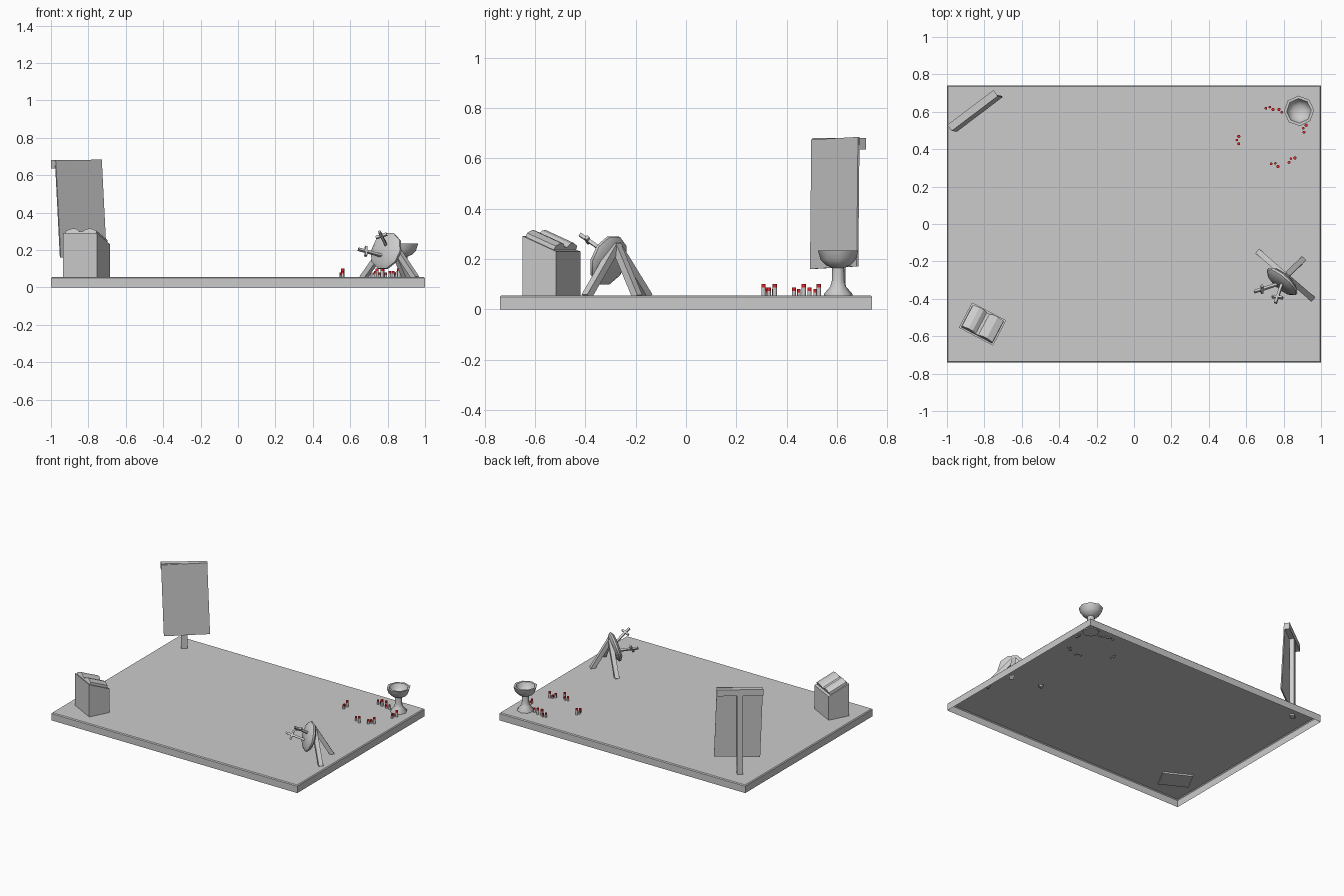
import bpy, bmesh
from math import cos, sin, pi, radians, atan2, hypot
from mathutils import Vector, Matrix

if "Cube" in bpy.data.objects:
    bpy.data.objects.remove(bpy.data.objects["Cube"])


def finish(name, bm, matrix=None, colour=None, smooth=False):
    if matrix is not None:
        bm.transform(matrix)
    bmesh.ops.recalc_face_normals(bm, faces=bm.faces)
    mesh = bpy.data.meshes.new(name)
    bm.to_mesh(mesh)
    bm.free()
    ob = bpy.data.objects.new(name, mesh)
    bpy.context.collection.objects.link(ob)
    if colour:
        mesh.materials.append(colour)
    if smooth:
        bpy.context.view_layer.objects.active = ob
        ob.select_set(True)
        bpy.ops.object.shade_smooth_by_angle(angle=radians(50))
        ob.select_set(False)
    return ob


def box(name, size, matrix):
    bm = bmesh.new()
    bmesh.ops.create_cube(bm, size=1)
    return finish(name, bm, matrix @ Matrix.Diagonal((*size, 1)))


def frame(origin, x, y):
    """Matrix with the given x axis, y made square to it."""
    x = Vector(x).normalized()
    z = x.cross(Vector(y)).normalized()
    m = Matrix((x, z.cross(x), z)).transposed().to_4x4()
    return Matrix.Translation(origin) @ m


def bar(name, a, b, w, side):
    """Square bar from a to b."""
    a, b = Vector(a), Vector(b)
    return box(name, ((b - a).length, w, w), frame((a + b) / 2, b - a, side))


def extrude_profile(name, pts, y0, y1, matrix):
    """Closed (x, z) outline pushed along y."""
    bm = bmesh.new()
    face = bm.faces.new([bm.verts.new((x, y0, z)) for x, z in pts])
    new = bmesh.ops.extrude_face_region(bm, geom=[face])["geom"]
    bmesh.ops.translate(bm, vec=(0, y1 - y0, 0),
                        verts=[v for v in new if isinstance(v, bmesh.types.BMVert)])
    return finish(name, bm, matrix)


def lathe(name, profile, sides, matrix, colour=None, smooth=True):
    bm = bmesh.new()
    rings = []
    for r, z in profile:
        if r == 0:
            rings.append([bm.verts.new((0, 0, z))] * sides)
        else:
            rings.append([bm.verts.new((r * cos(2 * pi * i / sides), r * sin(2 * pi * i / sides), z))
                          for i in range(sides)])
    for lo, hi in zip(rings, rings[1:]):
        for i in range(sides):
            j = (i + 1) % sides
            quad = list(dict.fromkeys((lo[i], lo[j], hi[j], hi[i])))
            bm.faces.new(quad)
    return finish(name, bm, matrix, colour, smooth)


def place(x, y, z=0, turn=0):
    return Matrix.Translation((x, y, z)) @ Matrix.Rotation(radians(turn), 4, 'Z')


# Ground slab: hollow underneath, thin chamfer round the top
bm = bmesh.new()
levels = [(1.0, 0.74, 0), (1.0, 0.74, 0.05), (0.994, 0.734, 0.056)]
loops = [[bm.verts.new((sx * x, sy * y, z)) for sx, sy in ((-1, -1), (1, -1), (1, 1), (-1, 1))]
         for x, y, z in levels]
for lo, hi in zip(loops, loops[1:]):
    for i in range(4):
        j = (i + 1) % 4
        bm.faces.new((lo[i], lo[j], hi[j], hi[i]))
bm.faces.new(loops[-1])
finish("ground_slab", bm)

# Lectern: sloping block, high at the front
lectern = place(-0.81, -0.535, 0, -27.8)
turn_side = lectern @ Matrix.Rotation(pi / 2, 4, 'Z')
extrude_profile("lectern", [(-0.076, 0.045), (0.076, 0.045), (0.076, 0.23), (-0.076, 0.292)],
                -0.103, 0.103, turn_side)

# Open book lying on the slope
half = [(0.008, 0.010), (0.03, 0.026), (0.055, 0.029), (0.092, 0.016)]
pages = [(-0.094, -0.004), (0.094, -0.004)] + half[::-1] + [(-x, z) for x, z in half]
slope = lectern @ Matrix.Translation((0, 0, 0.262)) @ Matrix.Rotation(-atan2(0.062, 0.152), 4, 'X')
extrude_profile("open_book", pages, -0.072, 0.066, slope)

# Hanging board: post, rail and slightly crooked panel
sign = place(-0.865, 0.609, 0, 37)
box("sign_post", (0.042, 0.03, 0.60), sign @ Matrix.Translation((0, 0, 0.345)))
box("sign_rail", (0.31, 0.034, 0.046), sign @ Matrix.Translation((0, 0, 0.658)))
panel = (sign @ Matrix.Translation((0, -0.019, 0.68)) @ Matrix.Rotation(radians(-2.2), 4, 'X')
         @ Matrix.Rotation(radians(-2.0), 4, 'Y'))
box("sign_panel", (0.308, 0.008, 0.515), panel @ Matrix.Translation((0, 0, -0.2575)))

# Pedestal basin
lathe("pedestal_basin",
      [(0, 0.05), (0.056, 0.05), (0.056, 0.062), (0.032, 0.09), (0.025, 0.115), (0.024, 0.165),
       (0.05, 0.176), (0.07, 0.198), (0.081, 0.234), (0.066, 0.234), (0.055, 0.205),
       (0.035, 0.19), (0, 0.186)], 8, place(0.882, 0.605, 0, 3))

# Candles: clusters of three, given by the tall one's place and the direction of the row
red = bpy.data.materials.new("red_tip")
red.diffuse_color = (0.8, 0.02, 0.02, 1)
red.use_nodes = True
red.node_tree.nodes["Principled BSDF"].inputs["Base Color"].default_value = red.diffuse_color
clusters = [(0.743, 0.612, 170), (0.775, 0.613, -20), (0.92, 0.528, 253),
            (0.86, 0.353, 218), (0.77, 0.308, 159), (0.56, 0.468, 270)]
trio = [(0, 0, 0.101, 0.009), (0.019, -0.010, 0.081, 0.007), (0.039, 0, 0.087, 0.008)]
for n, (cx, cy, angle) in enumerate(clusters):
    for k, (dx, dy, top, r) in enumerate(trio):
        spot = place(cx, cy, 0, angle) @ Matrix.Translation((dx, dy, 0))
        lathe(f"candle_{n}_{k}", [(0, 0.05), (r, 0.05), (r, top - 0.013), (0, top - 0.013)],
              8, spot)
        lathe(f"candle_tip_{n}_{k}", [(0, top - 0.013), (r, top - 0.013), (r, top), (0, top)],
              8, spot, red)

# Target stand: three legs meeting at the top
apex = Vector((0.812, -0.278, 0.255))
facing = Vector((-0.656, -0.755, 0))
for name, foot in (("left", (0.668, -0.152, 0.05)), ("right", (0.95, -0.396, 0.05)),
                   ("back", (0.90, -0.193, 0.05))):
    side = facing if name != "back" else Vector((0.755, -0.656, 0))
    bar("target_leg_" + name, foot, apex, 0.03, side)

# Round target leaning back on the stand
lean = (facing + Vector((0, 0, 0.3))).normalized()
disc = Matrix.Translation((0.792, -0.308, 0.195)) @ lean.to_track_quat('Z', 'Y').to_matrix().to_4x4()
lathe("round_target", [(0, -0.022), (0.083, -0.02), (0.103, -0.006), (0.103, 0.006),
                       (0.083, 0.02), (0, 0.024)], 10, disc)

# Knives stuck in the target: grip end, tip, crossguard direction
knives = [((0.643, -0.362, 0.205), (0.78, -0.318, 0.167), (0.03, 0.05, 0.045)),
          ((0.756, -0.422, 0.298), (0.792, -0.318, 0.225), (0.9, -0.1, 0.3))]
for n, (grip, tip, guard) in enumerate(knives):
    bar(f"knife_{n}", grip, tip, 0.014, guard)
    axis = frame(Vector(grip).lerp(Vector(tip), 0.3), Vector(tip) - Vector(grip), guard)
    box(f"knife_guard_{n}", (0.012, 0.062, 0.016), axis)
